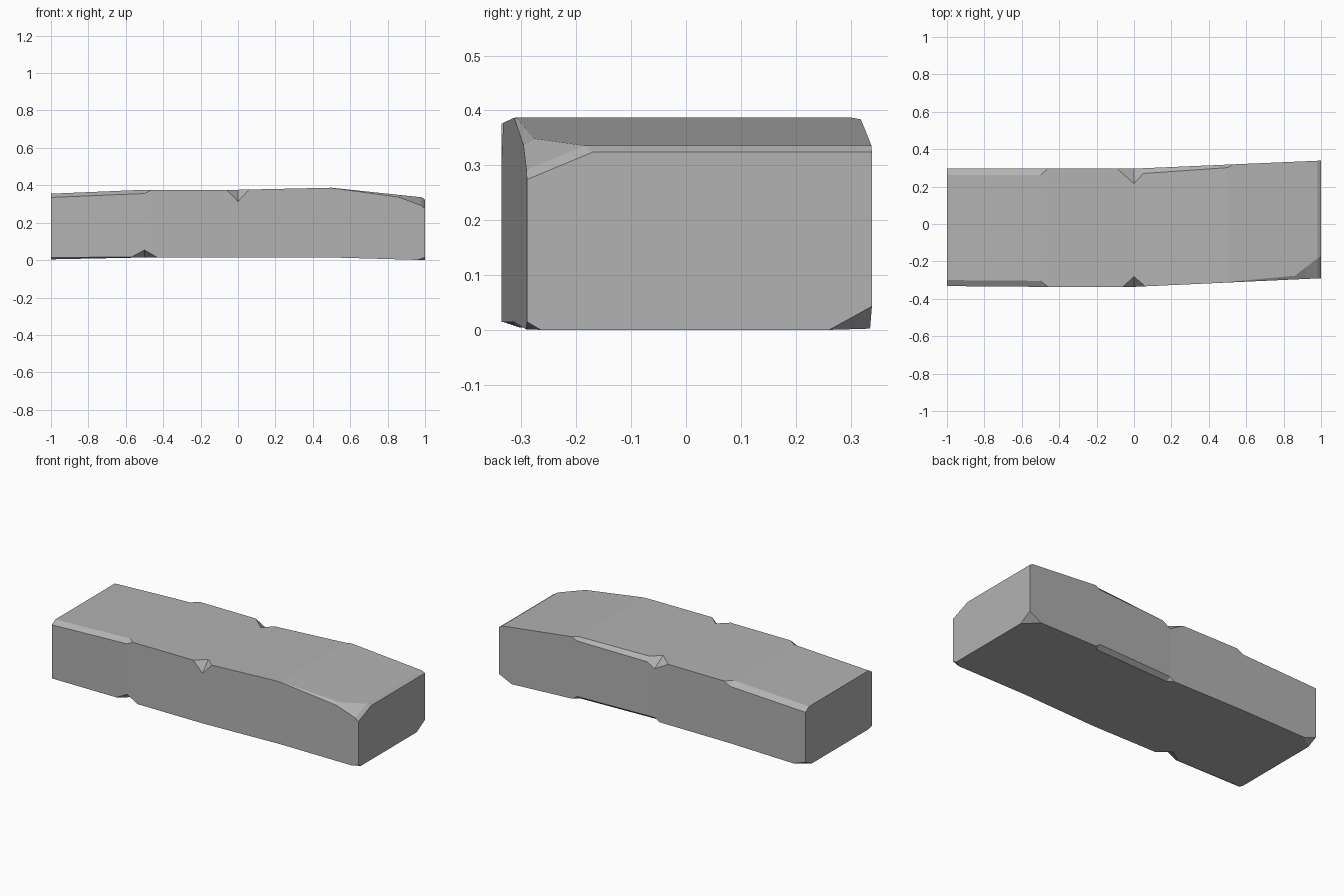
import bpy, bmesh

if "Cube" in bpy.data.objects:
    bpy.data.objects.remove(bpy.data.objects["Cube"], do_unlink=True)

stone = bpy.data.materials.new("stone_grey")
grey = (0.45, 0.45, 0.45, 1)
stone.use_nodes = True
stone.diffuse_color = grey
stone.node_tree.nodes["Principled BSDF"].inputs["Base Color"].default_value = grey


def sample(keys, x):
    """Linear interpolation of (x, values...) keys."""
    if x <= keys[0][0]:
        return keys[0][1:]
    for a, b in zip(keys, keys[1:]):
        if x <= b[0]:
            t = (x - a[0]) / (b[0] - a[0])
            return [p + (q - p) * t for p, q in zip(a[1:], b[1:])]
    return keys[-1][1:]


# Outline of the slightly bent block along its length
front = [(-1, -.332), (-.5, -.336), (0, -.336), (1, -.29)]
back = [(-1, .298), (0, .296), (1, .339)]
top = [(-1, .355), (-.5, .376), (0, .376), (.5, .387), (.98, .336), (1, .324)]
bottom = [(-1, .004), (-.5, .014), (.5, .014), (1, 0)]

# Worn edges: x, width across, height of the chip
front_top = [(-1, .032, .02), (-.5, .032, .02), (-.46, 0, 0), (-.06, 0, 0),
             (0, .055, .063), (.06, 0, 0), (.45, 0, 0), (.86, .02, .012),
             (1, .12, .05)]
back_top = [(-1, .035, .022), (-.5, .035, .022), (-.46, 0, 0), (-.09, 0, 0),
            (0, .08, .05), (.05, .028, .022), (.5, .016, .02), (.53, 0, 0)]
front_bottom = [(-1, .03, .01), (-.57, .015, .004), (-.5, .06, .04),
                (-.43, 0, 0), (.96, 0, 0), (1, .025, .015)]
back_bottom = [(-1, .06, .03), (-.92, 0, 0), (-.03, 0, 0), (0, .025, .02),
               (.5, .025, .02), (.53, 0, 0), (.92, 0, 0), (1, .078, .043)]

tables = [front, back, top, bottom, front_top, back_top, front_bottom, back_bottom]
stations = sorted({key[0] for table in tables for key in table})

# Loft the eight-sided sections
bm = bmesh.new()
rings = []
for x in stations:
    f, b, t, u = (sample(k, x)[0] for k in (front, back, top, bottom))
    ring = []
    corners = [(f, u, 1, 1, front_bottom, True), (b, u, -1, 1, back_bottom, False),
               (b, t, -1, -1, back_top, True), (f, t, 1, -1, front_top, False)]
    for y, z, sy, sz, chips, side_first in corners:
        dy, dz = sample(chips, x)
        pair = [(x, y, z + sz * dz), (x, y + sy * dy, z)]
        ring += [bm.verts.new(p) for p in (pair if side_first else pair[::-1])]
    rings.append(ring)

for a, b in zip(rings, rings[1:]):
    for i in range(8):
        j = (i + 1) % 8
        bm.faces.new((a[i], a[j], b[j], b[i]))
bm.faces.new(rings[0])
bm.faces.new(rings[-1])
bmesh.ops.remove_doubles(bm, verts=bm.verts, dist=.0005)
bmesh.ops.recalc_face_normals(bm, faces=bm.faces)

mesh = bpy.data.meshes.new("stone_block")
bm.to_mesh(mesh)
bm.free()
mesh.materials.append(stone)
block = bpy.data.objects.new("stone_block", mesh)
bpy.context.scene.collection.objects.link(block)
